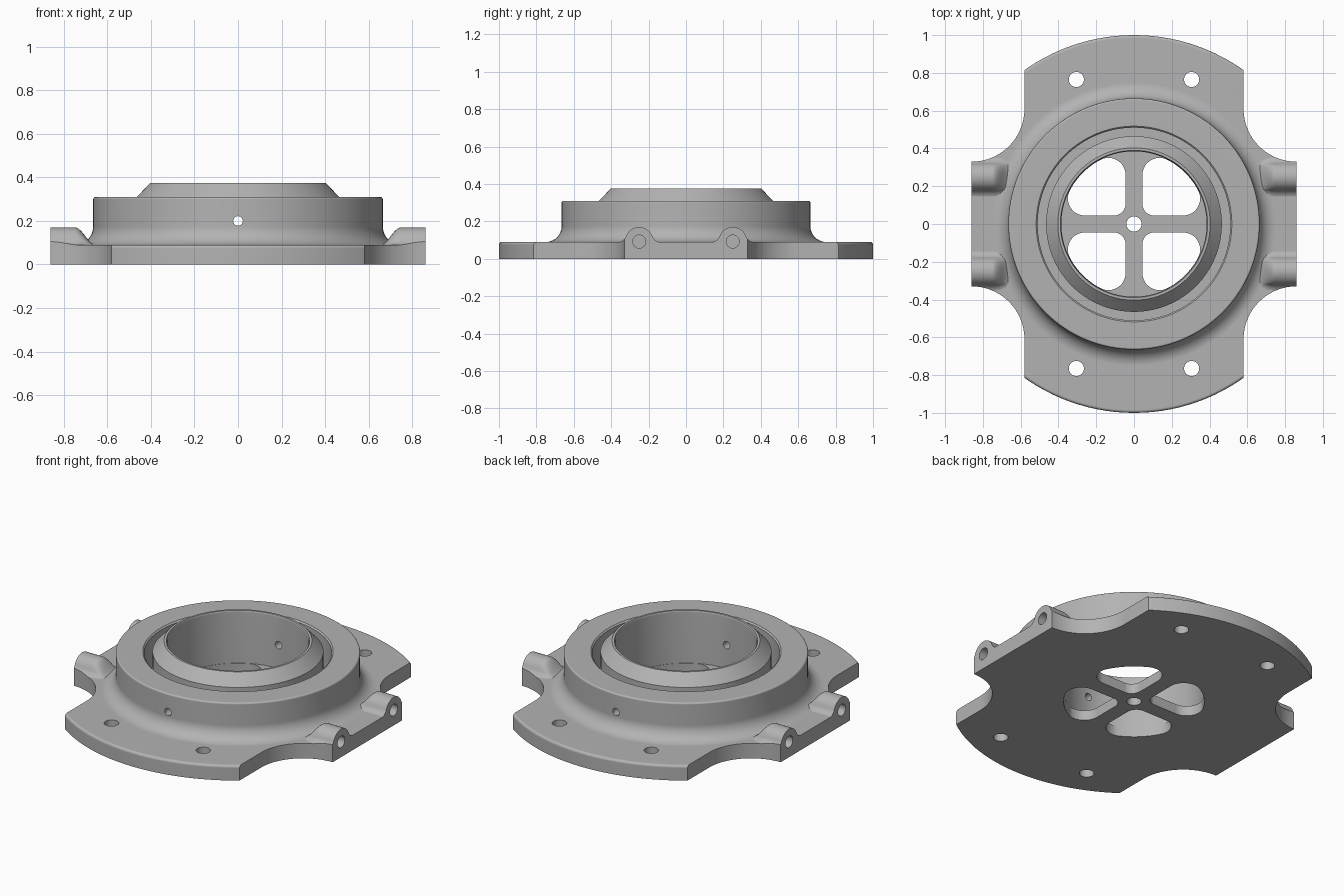
import bpy, bmesh
from math import sin, cos, pi, sqrt, atan2, radians
from mathutils import Matrix

cube = bpy.data.objects.get("Cube")
if cube:
    bpy.data.objects.remove(cube, do_unlink=True)

metal = bpy.data.materials.new("light grey metal")
metal.use_nodes = True
colour = (0.45, 0.45, 0.45, 1)
metal.diffuse_color = colour
metal.node_tree.nodes["Principled BSDF"].inputs["Base Color"].default_value = colour


def arc(cx, cy, r, a0, a1, n):
    return [(cx + r * cos(a0 + (a1 - a0) * i / n),
             cy + r * sin(a0 + (a1 - a0) * i / n)) for i in range(n + 1)]


def circle(cx, cy, r, n=32):
    return arc(cx, cy, r, 0, 2 * pi, n)[:-1]


def prism(bm, pts, z0, z1, matrix=Matrix()):
    """Extrude a closed outline from z0 to z1, then place it."""
    low = [bm.verts.new(matrix @ Matrix.Translation((x, y, z0)).translation) for x, y in pts]
    high = [bm.verts.new(matrix @ Matrix.Translation((x, y, z1)).translation) for x, y in pts]
    bm.faces.new(low[::-1])
    bm.faces.new(high)
    n = len(pts)
    for i in range(n):
        j = (i + 1) % n
        bm.faces.new((low[i], low[j], high[j], high[i]))


def finish(bm, name):
    bmesh.ops.recalc_face_normals(bm, faces=bm.faces)
    mesh = bpy.data.meshes.new(name)
    bm.to_mesh(mesh)
    bm.free()
    mesh.materials.append(metal)
    ob = bpy.data.objects.new(name, mesh)
    bpy.context.collection.objects.link(ob)
    return ob


def combine(target, tool, operation):
    mod = target.modifiers.new("cut", "BOOLEAN")
    mod.operation = operation
    mod.solver = "EXACT"
    mod.object = tool
    with bpy.context.temp_override(object=target, active_object=target):
        bpy.ops.object.modifier_apply(modifier=mod.name)
    bpy.data.objects.remove(tool, do_unlink=True)


# Turned body: floor, bore, sloped collar, groove, outer ring, fillet and disc
FLOOR, BORE, PLATE = 0.06, 0.385, 0.09
profile = [(0, FLOOR), (BORE, FLOOR), (BORE, 0.365), (0.39, 0.375), (0.403, 0.375),
           (0.465, 0.31), (0.465, 0.12), (0.51, 0.12), (0.51, 0.302), (0.518, 0.31)]
profile += arc(0.655, 0.30, 0.01, pi / 2, 0, 4)
profile += arc(0.75, 0.175, 0.085, pi, 1.5 * pi, 10)
profile += arc(0.985, 0.075, 0.015, pi / 2, 0, 4) + [(1, 0), (0, 0)]
bm = bmesh.new()
verts = [bm.verts.new((r, 0, z)) for r, z in profile]
edges = [bm.edges.new(pair) for pair in zip(verts, verts[1:])]
bmesh.ops.spin(bm, geom=verts + edges, cent=(0, 0, 0), axis=(0, 0, 1),
               angle=2 * pi, steps=128, use_merge=True)
bmesh.ops.remove_doubles(bm, verts=bm.verts, dist=1e-5)
housing = finish(bm, "flanged_housing")

# Four filleted side bosses, fading out towards the ring
R, FIL, BASE = 0.075, 0.05, 0.088
CZ = 0.095
reach = sqrt((R + FIL) ** 2 - (BASE + FIL - CZ) ** 2)
lean = atan2(BASE + FIL - CZ, reach)
half = arc(reach, BASE + FIL, FIL, 1.5 * pi, pi + lean, 8)
half += arc(0, CZ, R, lean, pi / 2, 10)[1:]
section = half + [(-y, z) for y, z in half[-2::-1]]
stations = [0.65 + 0.10 * i / 12 for i in range(13)] + [0.90]
bm = bmesh.new()
for sx in (-1, 1):
    for sy in (-1, 1):
        rings = []
        for x in stations:
            t = min(1, max(0, (x - 0.65) / 0.10))
            f = 0.5 - 0.5 * cos(pi * t)
            pts = [(section[0][0], 0.02)] + [(y, BASE + (z - BASE) * f) for y, z in section]
            pts.append((section[-1][0], 0.02))
            rings.append([bm.verts.new((sx * x, sy * 0.25 + y, z)) for y, z in pts])
        for a, b in zip(rings, rings[1:]):
            for i in range(len(a)):
                j = (i + 1) % len(a)
                bm.faces.new((a[i], a[j], b[j], b[i]))
        bm.faces.new(rings[0])
        bm.faces.new(rings[-1])
combine(housing, finish(bm, "bosses"), "UNION")

# Flange outline: straight sides, ears and scooped corners
quarter = arc(0.86, 0.61, 0.28, -pi / 2, -pi, 24) + [(0.58, 1.2)]
right = [(x, -y) for x, y in quarter[::-1]] + quarter
outline = right + [(-x, y) for x, y in right[::-1]]
bm = bmesh.new()
prism(bm, outline, -0.2, 0.6)
combine(housing, finish(bm, "outline_cutter"), "INTERSECT")

# Vertical cuts: bolt holes, centre hole and four rounded windows
bm = bmesh.new()
prism(bm, circle(0, 0, 0.04), -0.1, 0.2)
for sx in (-1, 1):
    for sy in (-1, 1):
        prism(bm, circle(sx * 0.305, sy * 0.765, 0.04), -0.1, 0.2)
BAR, INNER, CORNER, OUTER = 0.045, 0.06, 0.09, 0.383
off = BAR + CORNER
c = sqrt((OUTER - CORNER) ** 2 - off ** 2)
th = atan2(off, c)
window = arc(BAR + INNER, BAR + INNER, INNER, pi, 1.5 * pi, 8)
window += arc(c, off, CORNER, -pi / 2, th, 12)
window += arc(0, 0, OUTER, th, pi / 2 - th, 12)[1:-1]
window += arc(off, c, CORNER, pi / 2 - th, pi, 12)
for k in range(4):
    prism(bm, window, -0.1, 0.1, Matrix.Rotation(k * pi / 2, 4, "Z"))
combine(housing, finish(bm, "vertical_cutter"), "DIFFERENCE")

# Sideways cuts: pin hole through the ring, blind holes in the bosses
bm = bmesh.new()
prism(bm, circle(0, 0, 0.022, 24), -0.9, 0.9,
      Matrix.Translation((0, 0, 0.2)) @ Matrix.Rotation(pi / 2, 4, "X"))
for side in (-1, 1):
    for y in (-0.25, 0.25):
        prism(bm, circle(0, 0, 0.035, 24), 0.74, 1.0,
              Matrix.Translation((0, y, 0.092)) @ Matrix.Rotation(side * pi / 2, 4, "Y"))
combine(housing, finish(bm, "sideways_cutter"), "DIFFERENCE")

# Smooth curved faces while keeping machined edges crisp
for ob in bpy.context.selected_objects:
    ob.select_set(False)
housing.select_set(True)
bpy.context.view_layer.objects.active = housing
bpy.ops.object.shade_smooth_by_angle(angle=radians(30))
weighted = housing.modifiers.new("even shading", "WEIGHTED_NORMAL")
weighted.keep_sharp = True
